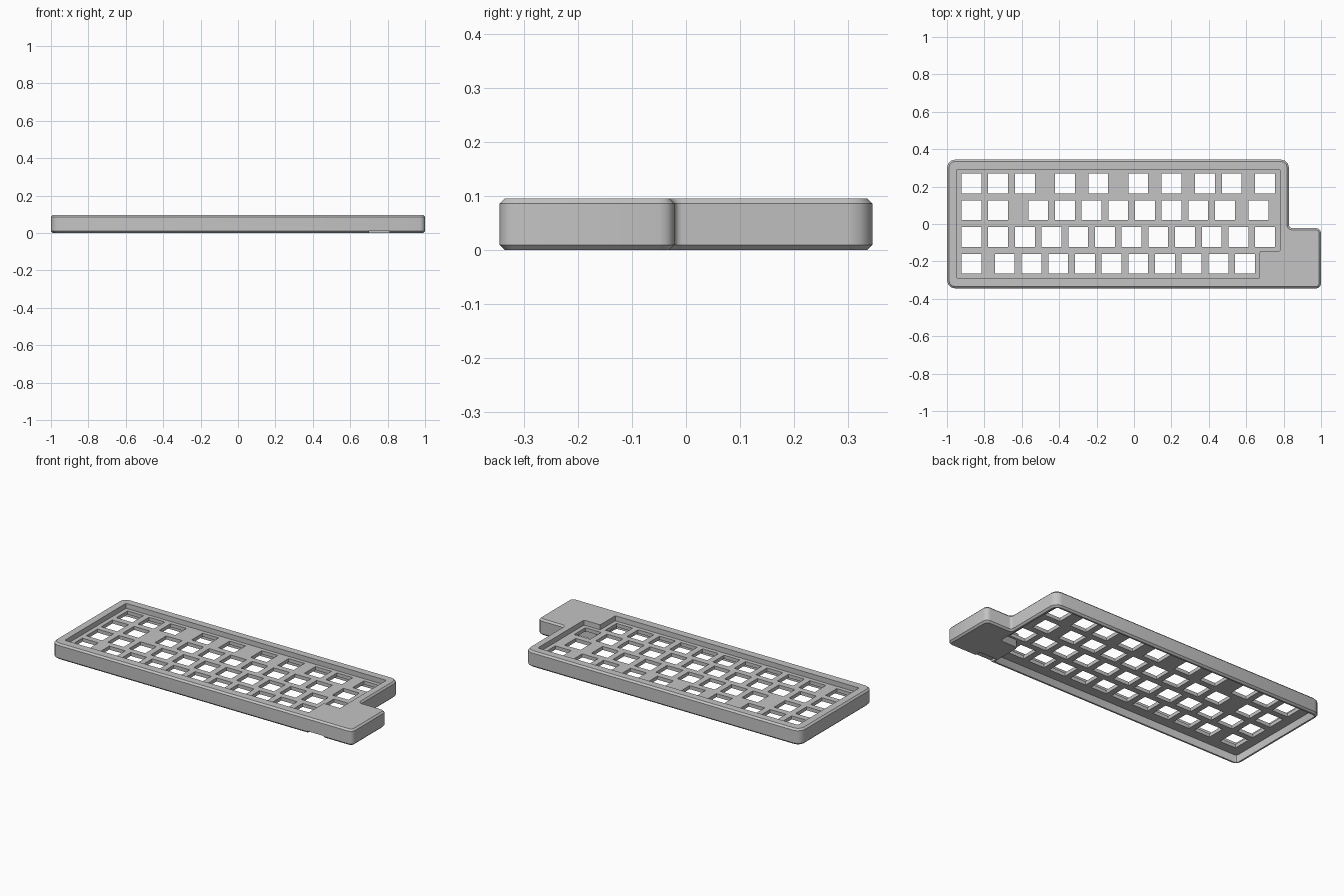
import bpy
import bmesh
import math
from mathutils import Vector

if "Cube" in bpy.data.objects:
    bpy.data.objects.remove(bpy.data.objects["Cube"], do_unlink=True)

# One plain grey for the whole case
grey = bpy.data.materials.new("case_grey")
grey.use_nodes = True
colour = (0.55, 0.55, 0.55, 1)
grey.diffuse_color = colour
grey.node_tree.nodes["Principled BSDF"].inputs["Base Color"].default_value = colour


def rounded(corners, segments=3):
    """Turn (x, y, radius) corners into an outline with rounded corners."""
    points = []
    for i, (x, y, r) in enumerate(corners):
        here = Vector((x, y))
        before = Vector(corners[i - 1][:2])
        after = Vector(corners[(i + 1) % len(corners)][:2])
        a = here + (before - here).normalized() * r
        b = here + (after - here).normalized() * r
        centre = a + b - here
        for k in range(segments + 1):
            t = k / segments * math.pi / 2
            points.append(centre + (a - centre) * math.cos(t) + (b - centre) * math.sin(t))
    return points


def add_prism(bm, outline, low, high, chamfer=0):
    base = bm.faces.new([bm.verts.new((p.x, p.y, low)) for p in outline])
    result = bmesh.ops.extrude_face_region(bm, geom=[base], use_keep_orig=True)
    top_verts = [g for g in result["geom"] if isinstance(g, bmesh.types.BMVert)]
    top = [g for g in result["geom"] if isinstance(g, bmesh.types.BMFace)][0]
    bmesh.ops.translate(bm, verts=top_verts, vec=(0, 0, high - low))
    bmesh.ops.recalc_face_normals(bm, faces=bm.faces[:])
    if chamfer:
        rims = list(set(base.edges) | set(top.edges))
        bmesh.ops.bevel(bm, geom=rims, offset=chamfer, segments=1,
                        affect='EDGES', profile=0.5)


def to_object(name, bm):
    mesh = bpy.data.meshes.new(name)
    bm.to_mesh(mesh)
    bm.free()
    obj = bpy.data.objects.new(name, mesh)
    bpy.context.collection.objects.link(obj)
    return obj


def prism(name, outline, low, high, chamfer=0):
    bm = bmesh.new()
    add_prism(bm, outline, low, high, chamfer)
    return to_object(name, bm)


def box_outline(x, y, w, d):
    return [Vector((x + sx * w / 2, y + sy * d / 2))
            for sx, sy in ((-1, -1), (1, -1), (1, 1), (-1, 1))]


def cut(target, cutter):
    cutter.hide_render = True
    mod = target.modifiers.new("cut", 'BOOLEAN')
    mod.operation = 'DIFFERENCE'
    mod.solver = 'EXACT'
    mod.object = cutter
    bpy.context.view_layer.objects.active = target
    bpy.ops.object.modifier_apply(modifier=mod.name)
    bpy.data.objects.remove(cutter, do_unlink=True)


HEIGHT = 0.096
PLATE_LOW, PLATE_TOP = 0.045, 0.066


def stepped_outline(left, front, right, back, step_x, step_y, r):
    """Rectangle with its front left corner stepped in around the tab."""
    return rounded([(left, front, r), (step_x, front, r), (step_x, step_y, r),
                    (right, step_y, r), (right, back, r), (left, back, r)], 2)


# Case body with a side tab and chamfered rims
outline = rounded([
    (-1, -0.345, 0.045), (1, -0.345, 0.028), (1, -0.021, 0.028),
    (0.829, -0.021, 0.014), (0.829, 0.345, 0.045), (-1, 0.345, 0.045)])
case = prism("keyboard_case", outline, 0, HEIGHT, 0.01)
case.data.materials.append(grey)

# Key well above the plate, hollow below it; the tab stays closed
well = stepped_outline(-0.948, -0.289, 0.78, 0.292, 0.672, -0.146, 0.006)
cut(case, prism("well_cutter", well, PLATE_TOP, 0.2))
hollow = stepped_outline(-0.98, -0.325, 0.808, 0.325, 0.69, -0.135, 0.015)
cut(case, prism("underside_cutter", hollow, -0.1, PLATE_LOW))

# Switch holes, placed in key units along each row
PITCH, HOLE = 0.1427, 0.106
rows = [
    [0, 1, 2, 3.5, 4.75, 6.25, 7.5, 8.75, 9.75, 11],
    [0, 1] + [k + 2.5 for k in range(8)] + [10.75],
    list(range(12)),
    [0] + [k + 1.25 for k in range(10)],
]
bm = bmesh.new()
for r, row in enumerate(rows):
    for unit in row:
        add_prism(bm, box_outline(-0.869 + unit * PITCH, 0.216 - r * PITCH, HOLE, HOLE),
                  -0.05, 0.08)
cut(case, to_object("switch_hole_cutter", bm))

# Cable notch under the front edge of the tab
cut(case, prism("notch_cutter", box_outline(0.755, -0.34, 0.11, 0.08), -0.05, 0.013))

# Smooth rounded corners, crisp edges elsewhere
bpy.ops.object.select_all(action='DESELECT')
case.select_set(True)
bpy.context.view_layer.objects.active = case
bpy.ops.object.shade_smooth_by_angle(angle=math.radians(32))
